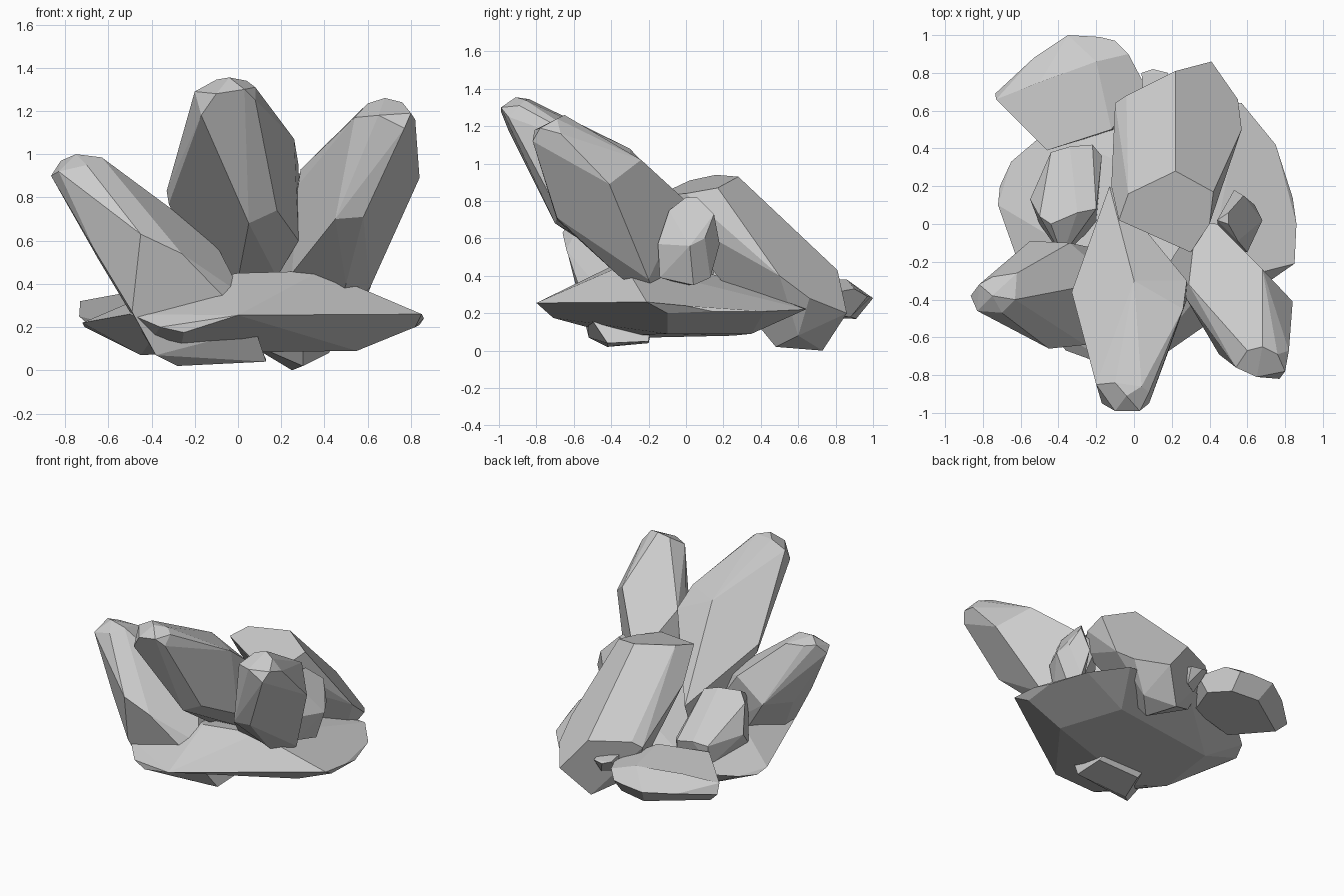
import bpy, bmesh, math


def crystal(name, *rings):
    """Flat-faced stone: convex skin stretched over rings of corners (tip, belly, foot)."""
    bm = bmesh.new()
    for ring in rings:
        for p in ring:
            bm.verts.new(p)
    res = bmesh.ops.convex_hull(bm, input=bm.verts[:])
    loose = {e for e in res["geom_interior"] + res["geom_unused"]
             if isinstance(e, bmesh.types.BMVert)}
    bmesh.ops.delete(bm, geom=list(loose), context='VERTS')
    bmesh.ops.dissolve_limit(bm, angle_limit=math.radians(9),
                             verts=bm.verts[:], edges=bm.edges[:])
    bmesh.ops.recalc_face_normals(bm, faces=bm.faces[:])
    me = bpy.data.meshes.new(name)
    bm.to_mesh(me)
    bm.free()
    ob = bpy.data.objects.new(name, me)
    bpy.context.collection.objects.link(ob)
    return ob


# rock base: upper plateau, rim, underside
crystal("rock_base",
        [(0, -.4, .45), (.38, -.33, .46), (-.3, -.15, .40), (.2, .2, .40), (.5, .1, .38)],
        [(-.5, -.52, .26), (-.36, -.67, .2), (-.25, -.71, .175), (0, -.8, .255), (.2, -.68, .26),
         (.85, -.21, .26), (.86, 0, .24), (.82, -.1, .2), (.84, .14, .21), (.75, .42, .21),
         (.57, .64, .22), (.1, .66, .24), (-.45, .5, .25), (-.65, .33, .22), (-.71, .2, .2),
         (-.72, .1, .22)],
        [(-.45, -.2, .07), (-.27, -.36, .08), (.13, -.2, .07), (.55, -.1, .09),
         (.4, .35, .09), (-.4, .25, .08)])

# tall middle crystal
crystal("middle_crystal",
        [(-.2, -.85, 1.29), (-.17, -.95, 1.18), (-.1, -.99, 1.28), (.03, -.99, 1.3),
         (.08, -.95, 1.25), (.08, -.89, 1.31), (-.04, -.91, 1.355), (-.1, -.84, 1.345),
         (.04, -.86, 1.34)],
        [(0, -.3, 1.08), (.26, -.45, 1.07), (.28, -.3, .95), (.28, -.4, .6),
         (.18, -.68, .74), (.05, -.7, .68), (-.33, -.36, .83), (-.32, -.36, .77)],
        [(-.13, .2, .54), (0, -.3, .42), (.18, -.25, .43), (0, -.05, .3), (-.12, .1, .3)])

# right crystal
crystal("right_crystal",
        [(.8, -.78, 1.19), (.82, -.67, 1.16), (.77, -.82, 1.12), (.65, -.81, 1.18),
         (.54, -.76, 1.17), (.6, -.67, 1.235), (.68, -.65, 1.26), (.76, -.69, 1.24)],
        [(.84, -.41, .89), (.68, -.24, 1.02), (.29, -.32, .93), (.28, -.4, .86),
         (.58, -.69, .71), (.45, -.69, .7), (.44, 0, .8), (.33, .02, .75)],
        [(.61, -.2, .38), (.5, -.36, .4), (.19, -.2, .45), (.25, -.35, .45), (.45, -.15, .25)])

# left crystal, its foot passing through the base
crystal("left_crystal",
        [(-.865, -.38, .9), (-.83, -.46, .92), (-.82, -.32, .97), (-.75, -.38, 1.0),
         (-.63, -.4, .985), (-.62, -.26, .95), (-.75, -.28, .96), (-.7, -.47, .95)],
        [(-.66, -.5, .55), (-.45, -.66, .63), (-.26, -.64, .54), (-.65, -.3, .52),
         (-.55, -.09, .55), (-.34, -.1, .7), (-.11, -.3, .6)],
        [(.02, -.48, .35), (-.49, -.56, .27), (-.38, -.52, .07), (-.28, -.42, .02),
         (.08, -.52, .19), (.13, -.42, .04), (.13, -.2, .05), (-.2, -.2, .04)])

# broad leaning crystal at the back
crystal("back_crystal",
        [(-.08, .02, .91), (-.03, .16, .94), (.22, .28, .93), (.42, .17, .87),
         (.4, 0, .84), (.3, -.15, .83)],
        [(-.1, .64, .4), (-.04, .68, .44), (.22, .81, .43), (.41, .86, .2),
         (.55, .66, .28), (.57, .5, .4), (-.12, .2, .7), (.32, -.12, .75)],
        [(.25, .73, 0), (.3, .48, .02), (.42, .6, .08), (0, .55, .15)])

# flat crystal lying at the back left
crystal("lying_crystal",
        [(-.5, .75, .36), (-.2, .86, .38), (-.46, .39, .37), (-.12, .5, .38), (-.4, .6, .38)],
        [(-.73, .66, .32), (-.735, .69, .25), (-.53, .88, .27), (-.35, 1, .28), (-.18, .99, .29),
         (-.1, .97, .29), (-.03, .9, .33), (.06, .73, .3)],
        [(-.66, .66, .18), (-.3, .91, .17), (-.1, .88, .18), (0, .75, .19),
         (-.1, .5, .2), (-.45, .42, .18)])

# short crystal at the left rear
crystal("short_left_crystal",
        [(-.38, -.17, .55), (-.3, .06, .67), (-.2, .08, .64), (-.44, .0, .66), (-.5, .04, .6)],
        [(-.55, .13, .42), (-.44, .38, .4), (-.34, .41, .42), (-.22, .42, .4), (-.17, .36, .38)],
        [(-.44, .36, .25), (-.2, .38, .25), (-.5, .0, .3), (-.2, .0, .3)])

# short crystal at the right
crystal("short_right_crystal",
        [(.55, -.09, .75), (.5, 0, .82), (.5, .06, .82), (.58, .15, .73), (.44, .02, .79)],
        [(.6, -.15, .57), (.68, .02, .56), (.64, .1, .6), (.53, .18, .57), (.46, -.12, .55)],
        [(.6, .04, .35), (.56, .13, .39), (.57, -.14, .39), (.45, 0, .35)])

# tiny shard wedged behind the leaning crystal
crystal("rear_shard",
        [(.04, .8, .32), (.1, .82, .3), (.18, .8, .3)],
        [(.05, .65, .34), (.18, .65, .33), (.06, .68, .2), (.16, .74, .2)])
